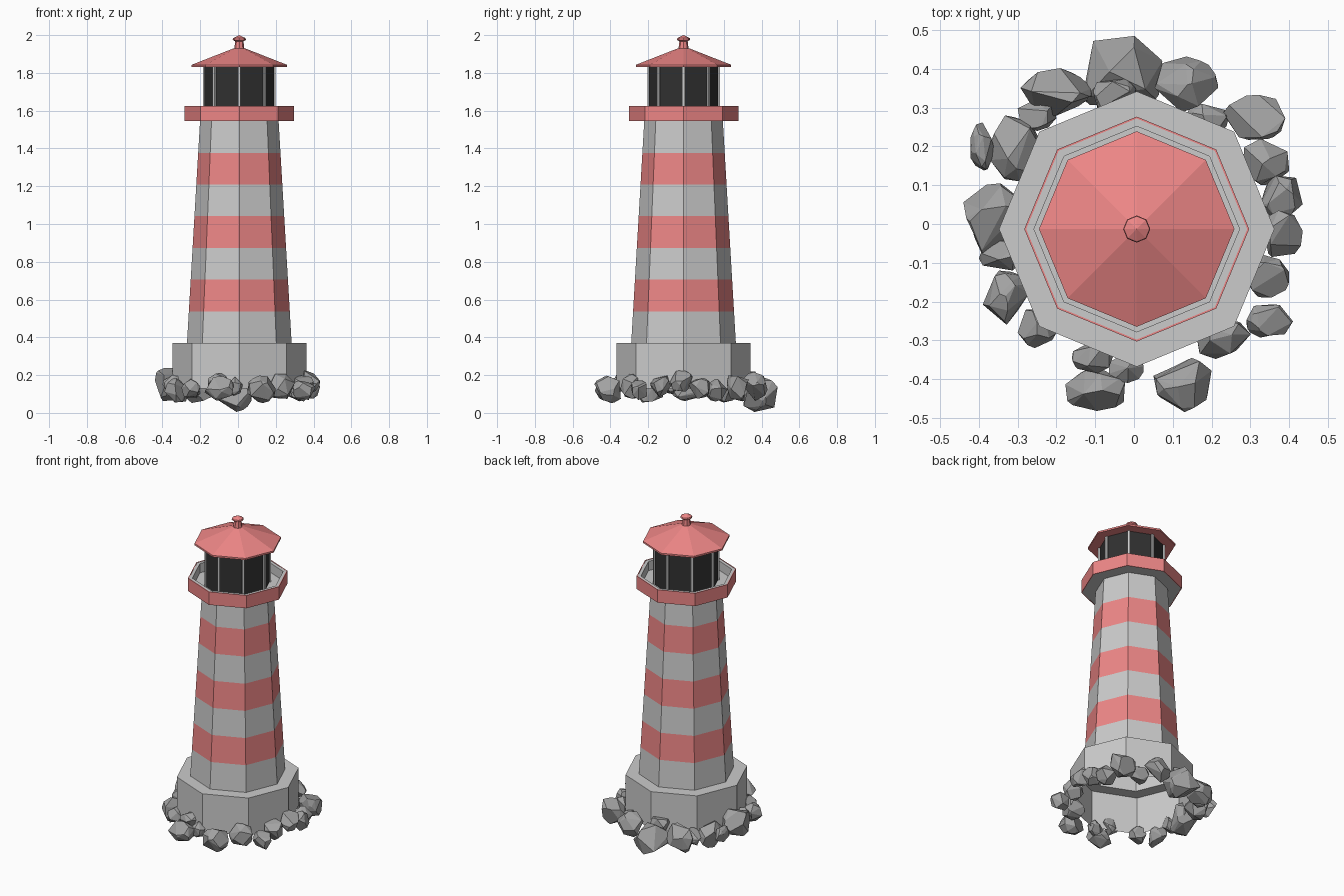
import bpy, bmesh, math, random
from mathutils import Vector

if "Cube" in bpy.data.objects:
    bpy.data.objects.remove(bpy.data.objects["Cube"])

random.seed(4)
CX, CY = 0.007, -0.013   # tower axis
SIDES = 8


def material(name, rgb):
    m = bpy.data.materials.new(name)
    m.diffuse_color = (*rgb, 1)
    m.use_nodes = True
    m.node_tree.nodes["Principled BSDF"].inputs["Base Color"].default_value = m.diffuse_color
    return m


RED = material("red_paint", (0.85, 0.24, 0.24))
BLACK = material("dark_glass", (0.03, 0.03, 0.03))
STONE = material("dark_stone", (0.36, 0.36, 0.36))


def finish(bm, name, mat=None):
    me = bpy.data.meshes.new(name)
    bm.to_mesh(me)
    bm.free()
    ob = bpy.data.objects.new(name, me)
    bpy.context.collection.objects.link(ob)
    if mat:
        me.materials.append(mat)
    return ob


def lathe(name, profile, mat=None):
    """Eight-sided turned surface from (radius, height) points."""
    bm = bmesh.new()
    rings = []
    for r, z in profile:
        if r == 0:
            rings.append([bm.verts.new((CX, CY, z))] * SIDES)
        else:
            rings.append([bm.verts.new((CX + r * math.cos(i * math.tau / SIDES),
                                        CY + r * math.sin(i * math.tau / SIDES), z))
                          for i in range(SIDES)])
    for a, b in zip(rings, rings[1:]):
        for i in range(SIDES):
            j = (i + 1) % SIDES
            bm.faces.new(list(dict.fromkeys((a[i], a[j], b[j], b[i]))))
    return finish(bm, name, mat)


# Plinth, open underneath, with a ledge running in to the tower
lathe("plinth", [(0.355, 0.13), (0.355, 0.37), (0.277, 0.37)])

# Tapered tower in alternating grey and red bands
Z0, Z1, R0, R1, BANDS = 0.37, 1.545, 0.277, 0.208, 7
for k in range(BANDS):
    pts = [(R0 + (R1 - R0) * t / BANDS, Z0 + (Z1 - Z0) * t / BANDS) for t in (k, k + 1)]
    lathe(f"tower_band_{k + 1}", pts, RED if k % 2 else None)

# Gallery floor and parapet with red outer cladding
lathe("gallery", [(0.208, 1.545), (0.286, 1.545), (0.286, 1.624),
                  (0.265, 1.624), (0.265, 1.565), (0, 1.565)])
lathe("gallery_cladding", [(0.285, 1.544), (0.29, 1.544), (0.29, 1.626),
                           (0.285, 1.626), (0.285, 1.544)], RED)

# Lantern room: dark glass and corner posts
lathe("lantern_glass", [(0.186, 1.565), (0.186, 1.832)], BLACK)
for i in range(SIDES):
    a = i * math.tau / SIDES
    bm = bmesh.new()
    bmesh.ops.create_cube(bm, size=1)
    post = finish(bm, f"lantern_post_{i + 1}")
    post.scale = (0.014, 0.014, 0.267)
    post.location = (CX + 0.185 * math.cos(a), CY + 0.185 * math.sin(a), 1.6985)
    post.rotation_euler.z = a

# Roof and finial
lathe("roof", [(0, 1.832), (0.252, 1.832), (0.252, 1.843), (0.03, 1.93), (0, 1.93)], RED)
lathe("finial", [(0.027, 1.925), (0.022, 1.967), (0.035, 1.975),
                 (0.033, 1.984), (0, 2.0)], RED)

# Rocks: x, y, half width, half depth, centre height
ROCKS = [
    (-0.03, 0.395, 0.103, 0.09, 0.10), (0.135, 0.36, 0.082, 0.072, 0.14),
    (-0.2, 0.34, 0.093, 0.062, 0.13), (-0.31, 0.195, 0.065, 0.085, 0.13),
    (-0.39, 0.2, 0.032, 0.062, 0.15), (-0.36, 0.01, 0.08, 0.095, 0.15),
    (-0.35, -0.08, 0.05, 0.04, 0.15), (-0.33, -0.19, 0.06, 0.07, 0.12),
    (-0.25, -0.27, 0.05, 0.05, 0.13), (-0.105, -0.345, 0.055, 0.04, 0.16),
    (-0.1, -0.43, 0.077, 0.052, 0.13), (-0.02, -0.37, 0.045, 0.04, 0.14),
    (0.125, -0.415, 0.075, 0.07, 0.125), (0.228, -0.29, 0.073, 0.058, 0.14),
    (0.35, -0.25, 0.06, 0.043, 0.12), (0.34, -0.135, 0.06, 0.055, 0.14),
    (0.383, -0.025, 0.052, 0.06, 0.17), (0.38, 0.07, 0.055, 0.055, 0.13),
    (0.34, 0.16, 0.06, 0.06, 0.12), (0.31, 0.275, 0.08, 0.058, 0.13),
    (0.19, 0.265, 0.055, 0.045, 0.13), (-0.05, 0.33, 0.055, 0.045, 0.17),
    (-0.25, 0.28, 0.05, 0.04, 0.13),
]
for n, (x, y, hx, hy, zc) in enumerate(ROCKS):
    half = (hx, hy, min(0.095, max(0.05, (hx + hy) / 2)))
    pts = [Vector([random.gauss(0, 1) for _ in range(3)]).normalized() for _ in range(22)]
    bm = bmesh.new()
    lo = [min(p[k] for p in pts) for k in range(3)]
    hi = [max(p[k] for p in pts) for k in range(3)]
    for p in pts:
        q = [((p[k] - lo[k]) / (hi[k] - lo[k]) * 2 - 1) * half[k] for k in range(3)]
        bm.verts.new((x + q[0], y + q[1], max(0, zc + q[2])))
    bmesh.ops.convex_hull(bm, input=bm.verts[:])
    bmesh.ops.delete(bm, geom=[v for v in bm.verts if not v.link_faces], context='VERTS')
    bmesh.ops.dissolve_limit(bm, angle_limit=math.radians(14), verts=bm.verts[:],
                             edges=bm.edges[:])
    finish(bm, f"rock_{n + 1}", STONE)
